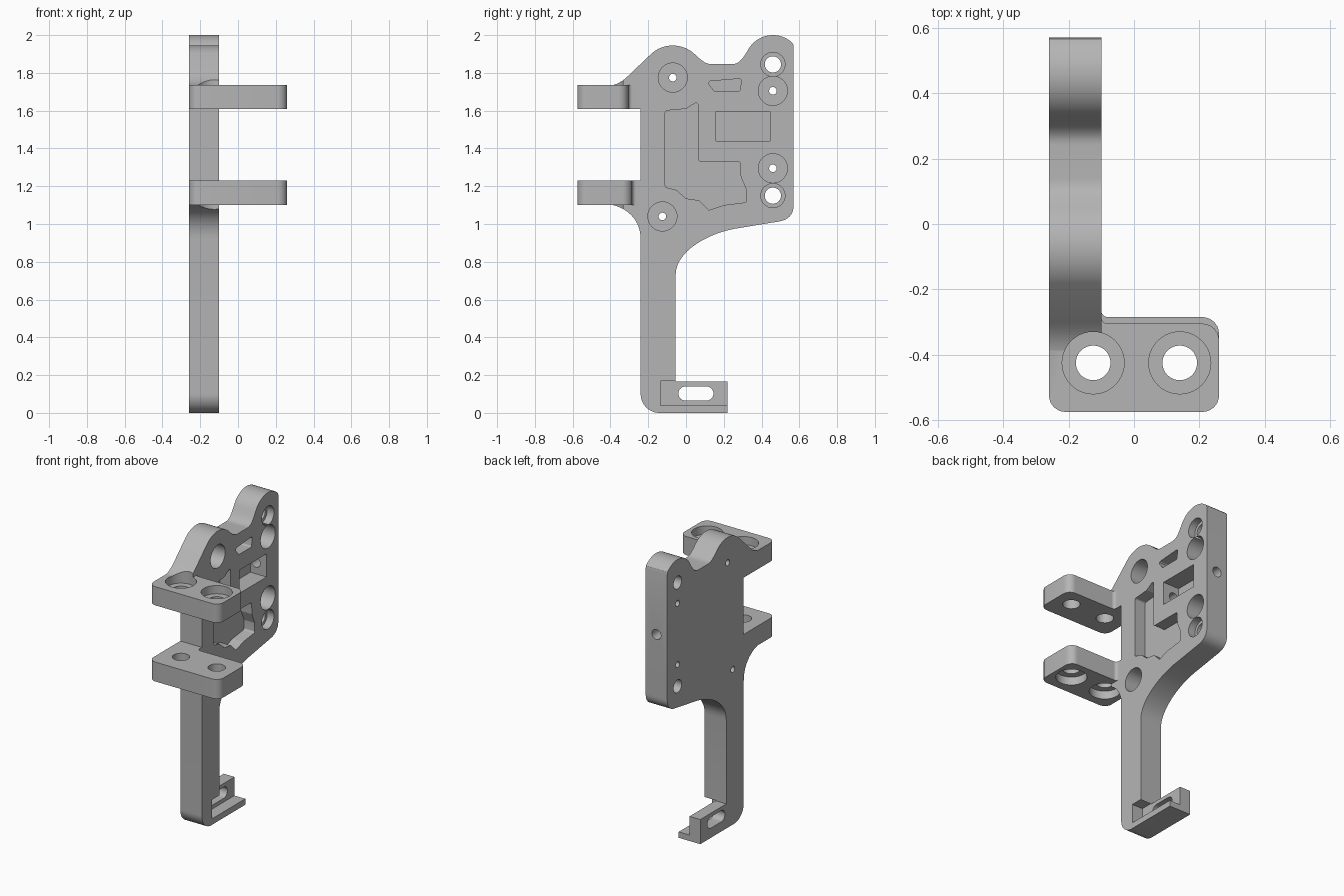
import bpy, bmesh, math
from mathutils import Vector

cube = bpy.data.objects.get("Cube")
if cube:
    bpy.data.objects.remove(cube, do_unlink=True)

grey = bpy.data.materials.new("plain grey")
grey.use_nodes = True
COLOUR = (0.46, 0.46, 0.46, 1)
grey.diffuse_color = COLOUR
grey.node_tree.nodes["Principled BSDF"].inputs["Base Color"].default_value = COLOUR

OUTER, INNER = -0.26, -0.10      # plate faces along x


def arc(cx, cy, r, a0, a1, n=20):
    angles = [math.radians(a0 + (a1 - a0) * i / n) for i in range(n + 1)]
    return [(cx + r * math.cos(a), cy + r * math.sin(a)) for a in angles]


def circle(u, v, r):
    return arc(u, v, r, 0, 360, 40)[:-1]


def bezier(a, b, c, d, n=14):
    out = []
    for i in range(n + 1):
        t = i / n
        s = 1 - t
        w = (s * s * s, 3 * s * s * t, 3 * s * t * t, t * t * t)
        out.append(tuple(sum(k * p[j] for k, p in zip(w, (a, b, c, d))) for j in (0, 1)))
    return out


def rounded(corners, default=0.0):
    """Round each (u, v[, radius]) corner of an outline."""
    out, n = [], len(corners)
    for i, c in enumerate(corners):
        r = c[2] if len(c) > 2 else default
        p = Vector(c[:2])
        if r == 0:
            out.append(tuple(p))
            continue
        a = (Vector(corners[i - 1][:2]) - p).normalized()
        b = (Vector(corners[(i + 1) % n][:2]) - p).normalized()
        half = math.acos(max(-1, min(1, a.dot(b)))) / 2
        d = r / math.tan(half)
        centre = p + (a + b).normalized() * (r / math.sin(half))
        s, e = p + a * d - centre, p + b * d - centre
        for k in range(7):
            out.append(tuple(centre + s.lerp(e, k / 6).normalized() * r))
    return out


def rect(u0, u1, v0, v1, r=0.0):
    return rounded([(u0, v0), (u1, v0), (u1, v1), (u0, v1)], r)


def prism(name, outline, axis, lo, hi):
    """Closed solid made by extruding a 2D outline along x, y or z."""
    place = {"x": lambda u, v, w: (w, u, v),
             "y": lambda u, v, w: (u, w, v),
             "z": lambda u, v, w: (u, v, w)}[axis]
    bm = bmesh.new()
    near, far = [[bm.verts.new(place(u, v, w)) for u, v in outline] for w in (lo, hi)]
    bm.faces.new(near)
    bm.faces.new(far)
    for i in range(len(near)):
        bm.faces.new((near[i - 1], near[i], far[i], far[i - 1]))
    bmesh.ops.recalc_face_normals(bm, faces=bm.faces)
    mesh = bpy.data.meshes.new(name)
    bm.to_mesh(mesh)
    bm.free()
    mesh.materials.append(grey)
    obj = bpy.data.objects.new(name, mesh)
    bpy.context.collection.objects.link(obj)
    return obj


# Side plate with its long leg
outline = (
    arc(-0.14, 0.10, 0.10, 180, 270)
    + [(-0.055, 0)]
    + bezier((-0.055, 0.73), (-0.055, 0.86), (0.13, 0.96), (0.29, 0.98))
    + bezier((0.49, 1.013), (0.54, 1.02), (0.57, 1.05), (0.57, 1.10))
    + [(0.57, 1.94)]
    + arc(0.46, 1.85, 0.15, 45, 150)
    + bezier((0.315, 1.90), (0.29, 1.86), (0.27, 1.846), (0.24, 1.846))
    + bezier((0.14, 1.846), (0.10, 1.846), (0.08, 1.87), (0.06, 1.886))
    + arc(-0.07, 1.775, 0.17, 45, 130)
    + bezier((-0.29, 1.80), (-0.32, 1.77), (-0.35, 1.74), (-0.41, 1.73))
    + [(-0.41, 1.65), (-0.24, 1.65), (-0.24, 1.19), (-0.41, 1.19)]
    + bezier((-0.41, 1.105), (-0.31, 1.09), (-0.24, 1.02), (-0.24, 0.92))
)
plate = prism("plate_blank", outline, "x", OUTER, INNER)

# Two clamp tabs
added = []
for name, bottom, top, back in (("lower_tab", 1.10, 1.23, -0.285), ("upper_tab", 1.61, 1.735, -0.305)):
    plan = rounded([(OUTER, -0.575, 0.05), (0.26, -0.575, 0.05), (0.26, back, 0.05),
                    (INNER, back, 0.02), (INNER, -0.23), (OUTER, -0.23)])
    added.append(prism(name, plan, "z", bottom, top))

# Foot: thin base, upright wall, recess and slot
added += [
    prism("foot_base", rect(-0.1, 0.22, 0, 0.04), "x", OUTER, INNER),
    prism("foot_wall", rect(-0.1, 0.22, 0, 0.165), "x", OUTER, -0.18),
]
cutters = [
    prism("foot_recess", rect(-0.135, 0.3, 0.04, 0.168), "x", -0.18, 0),
    prism("foot_slot", rect(-0.04, 0.145, 0.065, 0.14, 0.037), "x", -0.4, 0),
]

# Tab bolt holes, counterbored on the outward sides
for x in (-0.125, 0.14):
    for bottom, top in ((1.0, 1.155), (1.68, 1.82)):
        cutters.append(prism("tab_counterbore", circle(x, -0.425, 0.095), "z", bottom, top))
        cutters.append(prism("tab_hole", circle(x, -0.425, 0.053), "z", bottom - 0.12, top + 0.12))

# Plate holes: deep screw wells and shallow bolt seats
wells = [(-0.07, 1.775), (0.46, 1.705), (0.46, 1.295), (-0.125, 1.04)]
seats = [(0.46, 1.845), (0.46, 1.15)]
for places, wide, narrow, depth in ((wells, 0.077, 0.02, 0.11), (seats, 0.064, 0.043, 0.05)):
    for y, z in places:
        cutters.append(prism("hole_seat", circle(y, z, wide), "x", INNER - depth, 0))
        cutters.append(prism("through_hole", circle(y, z, narrow), "x", -0.4, 0))

# Pockets in the inner face, and the hole from the rear edge
pocket = [(-0.11, 1.60), (0.0, 1.61), (0.065, 1.65), (0.065, 1.33), (0.287, 1.33),
          (0.29, 1.25), (0.32, 1.18), (0.32, 1.115), (0.2, 1.10), (0.12, 1.073),
          (0.07, 1.125), (0.0, 1.135), (-0.05, 1.18), (-0.11, 1.195)]
window = [(0.11, 1.755), (0.295, 1.77), (0.285, 1.702), (0.15, 1.702)]
cutters += [
    prism("large_pocket", rounded(pocket, 0.012), "x", INNER - 0.08, 0),
    prism("small_pocket", rounded(window, 0.012), "x", INNER - 0.08, 0),
    prism("square_pocket", rect(0.16, 0.445, 1.44, 1.595), "x", INNER - 0.12, 0),
    prism("rear_hole", circle(-0.18, 1.517, 0.033), "y", 0.09, 0.7),
]

# Join and cut everything in one evaluation
for operation, parts in (("UNION", added), ("DIFFERENCE", cutters)):
    for part in parts:
        mod = plate.modifiers.new(part.name, "BOOLEAN")
        mod.operation, mod.solver, mod.object = operation, "MANIFOLD", part
bpy.context.view_layer.update()
depsgraph = bpy.context.evaluated_depsgraph_get()
mesh = bpy.data.meshes.new_from_object(plate.evaluated_get(depsgraph))
bracket = bpy.data.objects.new("mounting_bracket", mesh)
bpy.context.collection.objects.link(bracket)
plate.modifiers.clear()
for part in [plate] + added + cutters:
    bpy.data.objects.remove(part, do_unlink=True)

# Smooth curves, sharp edges
bpy.ops.object.select_all(action="DESELECT")
bracket.select_set(True)
bpy.context.view_layer.objects.active = bracket
bpy.ops.object.shade_smooth_by_angle(angle=math.radians(30))
